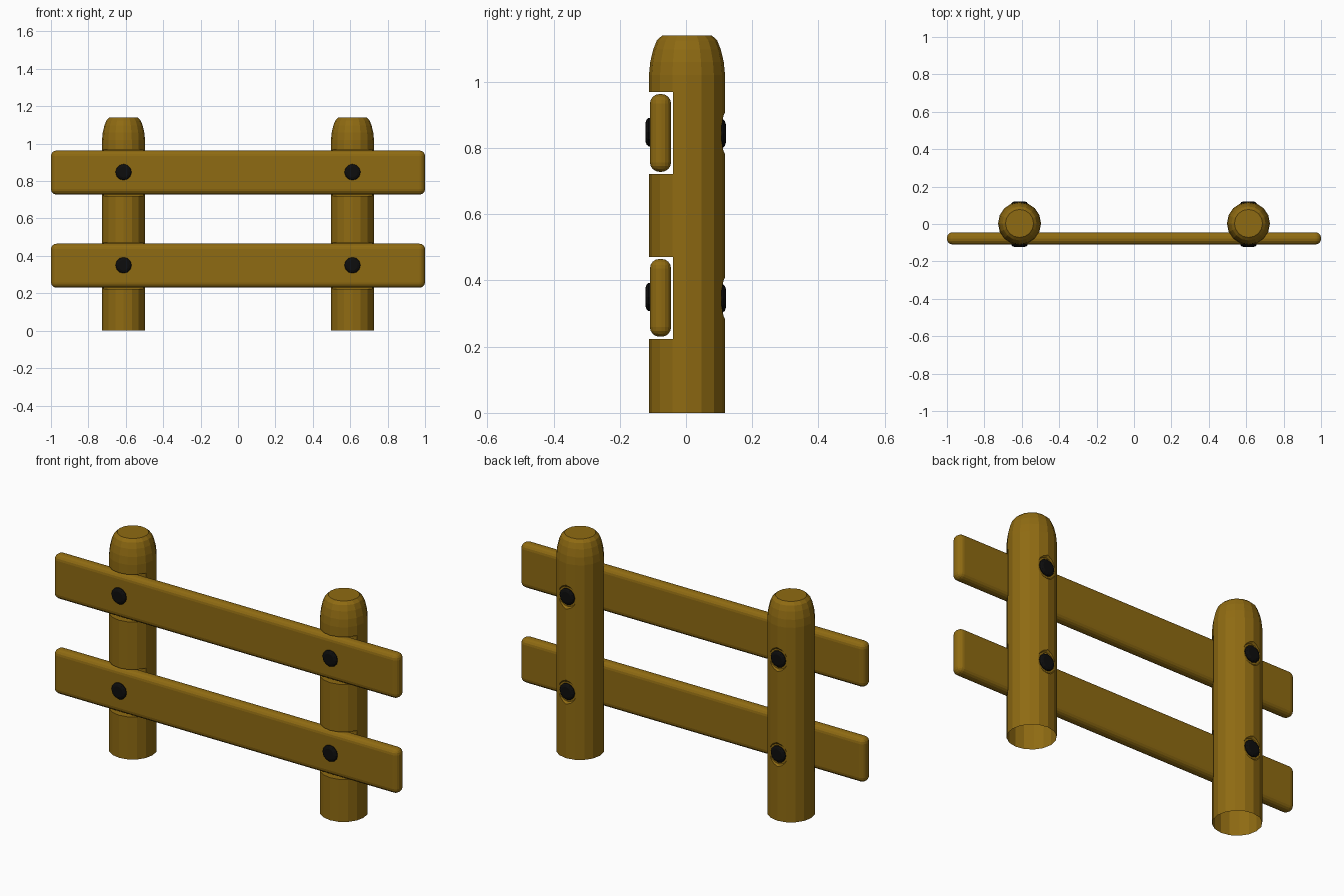
import bpy, bmesh, math
from mathutils import Matrix

if "Cube" in bpy.data.objects:
    bpy.data.objects.remove(bpy.data.objects["Cube"])

def material(name, col):
    m = bpy.data.materials.new(name)
    m.diffuse_color = (*col, 1)
    m.use_nodes = True
    m.node_tree.nodes["Principled BSDF"].inputs["Base Color"].default_value = m.diffuse_color
    return m

WOOD = material("brown wood", (0.275, 0.146, 0.006))
BLACK = material("black metal", (0.004, 0.004, 0.004))
RAILS = (0.848, 0.35)      # rail centre heights
POST_X, POST_Y = 0.612, 0.003

def finish(bm, name, mat):
    bmesh.ops.recalc_face_normals(bm, faces=bm.faces)
    me = bpy.data.meshes.new(name)
    bm.to_mesh(me)
    bm.free()
    ob = bpy.data.objects.new(name, me)
    me.materials.append(mat)
    bpy.context.collection.objects.link(ob)
    return ob

def lathe(name, profile, n, mat, matrix):
    """Closed solid of revolution from (radius, height) points."""
    bm = bmesh.new()
    rings = [[bm.verts.new((r * math.cos(2 * math.pi * i / n), r * math.sin(2 * math.pi * i / n), z))
              for i in range(n)] for r, z in profile]
    for a, b in zip(rings, rings[1:]):
        for i in range(n):
            bm.faces.new((a[i], a[(i + 1) % n], b[(i + 1) % n], b[i]))
    bm.faces.new(rings[0][::-1])
    bm.faces.new(rings[-1])
    bm.transform(matrix)
    return finish(bm, name, mat)

def box(name, x, y, z, bevel, mat):
    """Box from (min, max) ranges with optional rounded edges."""
    bm = bmesh.new()
    bmesh.ops.create_cube(bm, size=1)
    for v in bm.verts:
        v.co = [r[0] if c < 0 else r[1] for c, r in zip(v.co, (x, y, z))]
    if bevel:
        bmesh.ops.bevel(bm, geom=bm.edges[:], offset=bevel, segments=4, profile=0.5, affect='EDGES')
    return finish(bm, name, mat)

def facing(x, y, z, back):
    """Turn a lathe axis to +y (back) or -y (front)."""
    return Matrix.Translation((x, y, z)) @ Matrix.Rotation(math.radians(-90 if back else 90), 4, 'X')

HEAD = [(0.043, -0.01), (0.043, 0.004), (0.038, 0.010), (0.028, 0.0135)]

for side, sx in (("left", -POST_X), ("right", POST_X)):
    # rounded post
    post = lathe(f"{side}_post",
                 [(0.115, 0), (0.115, 1.02), (0.111, 1.06), (0.102, 1.098), (0.091, 1.125), (0.075, 1.14)],
                 16, WOOD, Matrix.Translation((sx, POST_Y, 0)))
    cutters = []
    for z in RAILS:
        # rail notch and bolt recess
        cutters.append(box("notch_cutter", (sx - 0.2, sx + 0.2), (-0.3, -0.039), (z - 0.127, z + 0.121), 0, WOOD))
        cutters.append(lathe("recess_cutter", [(0.052, 0), (0.066, 0.014), (0.066, 0.1)], 16, WOOD,
                             facing(sx, 0.107, z - 0.004, True)))
        # bolt heads front and back
        lathe(f"{side}_front_bolt", HEAD, 12, BLACK, facing(sx, -0.109, z, False))
        lathe(f"{side}_back_bolt", HEAD, 12, BLACK, facing(sx, 0.107, z - 0.004, True))
    for c in cutters:
        mod = post.modifiers.new("cut", 'BOOLEAN')
        mod.operation, mod.solver, mod.object = 'DIFFERENCE', 'EXACT', c
    bpy.context.view_layer.update()
    cut = bpy.data.meshes.new_from_object(post.evaluated_get(bpy.context.evaluated_depsgraph_get()))
    post.modifiers.clear()
    post.data = cut
    for c in cutters:
        bpy.data.objects.remove(c)
    # open underside
    bm = bmesh.new()
    bm.from_mesh(cut)
    under = [f for f in bm.faces if f.normal.z < -0.9 and f.calc_center_median().z < 0.01]
    bmesh.ops.delete(bm, geom=under, context='FACES')
    bm.to_mesh(cut)
    bm.free()

# rails
for name, z in zip(("upper_rail", "lower_rail"), RAILS):
    box(name, (-1, 1), (-0.109, -0.045), (z - 0.12, z + 0.115), 0.029, WOOD)
